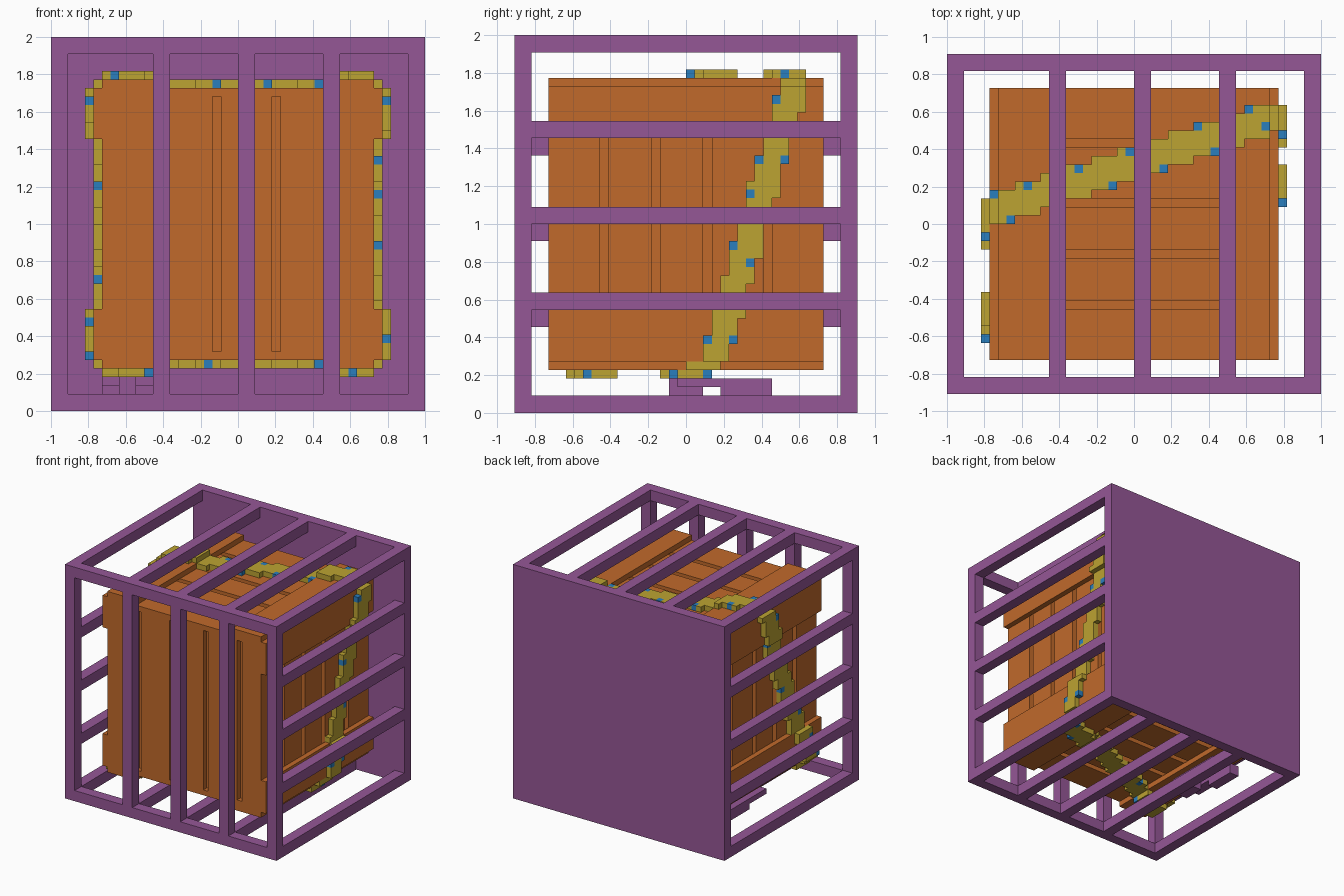
import bpy
import bmesh
from math import floor
from mathutils import Vector

U = 1 / 22  # one block of the grid

if "Cube" in bpy.data.objects:
    bpy.data.objects.remove(bpy.data.objects["Cube"])


def material(name, rgb):
    mat = bpy.data.materials.new(name)
    mat.use_nodes = True
    mat.diffuse_color = (*rgb, 1)
    mat.node_tree.nodes["Principled BSDF"].inputs["Base Color"].default_value = (*rgb, 1)
    return mat


purple = material("purple metal", (0.30, 0.095, 0.305))
orange = material("orange wood", (0.533, 0.144, 0.024))
gold = material("gold", (0.503, 0.366, 0.032))
blue = material("blue", (0.023, 0.209, 0.515))


def finish(name, bm, *mats):
    mesh = bpy.data.meshes.new(name)
    bm.to_mesh(mesh)
    bm.free()
    for mat in mats:
        mesh.materials.append(mat)
    obj = bpy.data.objects.new(name, mesh)
    bpy.context.collection.objects.link(obj)
    return obj


def boxes(name, mat, spans):
    """One object from boxes given as (x range, y range, z range) in blocks."""
    bm = bmesh.new()
    for span in spans:
        low = Vector([s[0] for s in span])
        high = Vector([s[1] for s in span])
        verts = bmesh.ops.create_cube(bm, size=1)["verts"]
        for v in verts:
            v.co = Vector([(l + h) / 2 + c * (h - l) for l, h, c in zip(low, high, v.co)]) * U
    return finish(name, bm, mat)


# Cage: solid back, outer frame and bars
boxes("back_plate", purple, [((-22, 22), (18, 20), (0, 44))])
X, Y, Z = (-22, 22), (-20, 18), (2, 42)
ends = [(0, 2), (42, 44)]
sides = [(-22, -20), (20, 22)]
boxes("cage_frame", purple,
      [(X, (-20, -18), z) for z in ends]
      + [(x, (-18, 18), z) for x in sides for z in ends]
      + [(x, (-20, -18), Z) for x in sides])
bars = [(x, x + 2) for x in (-10, 0, 10)]
boxes("front_bars", purple, [(x, (-20, -18), Z) for x in bars])
boxes("top_bars", purple, [(x, (-18, 18), ends[1]) for x in bars])
boxes("bottom_bars", purple, [(x, (-18, 18), ends[0]) for x in bars])
boxes("left_bars", purple, [(sides[1], (-18, 18), (z, z + 2)) for z in (12, 22, 32)])
boxes("right_bars", purple, [(sides[0], (-18, 18), (z, z + 2)) for z in (10, 20, 30)])

# Small latch on the cage floor
rails = [(-16, -14), (-12, -10)]
boxes("floor_latch", purple,
      [((-14, -12), (-2, 2), (2, 4))]
      + [(x, (-1, 10), (3, 4)) for x in rails]
      + [(x, (4, 10), (2, 3)) for x in rails])

# Crate: core, grooved planks, front and back panels, raised end boards
boxes("crate_core", orange, [((-15, 15), (-15, 15), (7, 37))])
planks = [(-15, -10), (-9, -4), (-3, 2), (3, 9), (10, 15)]
boxes("side_planks", orange,
      [(x, y, (6, 38)) for x in ((-16, -15), (15, 16)) for y in planks])
boxes("top_and_bottom_planks", orange,
      [((-15, 15), y, z) for z in ((6, 7), (37, 38)) for y in planks])
boards = [(-16, -10), (-9, -3), (-2, 4), (5, 11), (12, 16)]
for name, y in (("front_panel", (-16, -15)), ("back_panel", (15, 16))):
    boxes(name, orange,
          [(x, y, (7, 37)) for x in boards]
          + [((-16, 16), y, z) for z in ((6, 7), (37, 38))])
deep = (-16, 16)
boxes("side_end_boards", orange,
      [(x, deep, z) for x in ((-17, -16), (16, 17)) for z in ((6, 12), (32, 38))])
boxes("top_and_bottom_end_boards", orange,
      [(x, deep, z) for x in ((-16, -10), (10, 16)) for z in ((5, 6), (38, 39))])

# Strap: a stepped diagonal band of blocks wrapped round the crate
def cross_height(x, low, high):
    """Block layer above or below the crate at column x."""
    raised = -16 <= x < -10 or 10 <= x < 16
    return (low, high) if raised else (low + 1, high - 1)


def side_column(z, left):
    raised = z < 12 or z >= 32
    if left:
        return 17 if raised else 16
    return -18 if raised else -17


def top_range(x):
    low = (x + 17) // 3
    return low, min(low + 4, 14)


def bottom_range(x):
    low = floor((x + 16.5) * 0.44) - 14
    return low, low + 4


def left_range(z):
    step = lambda h: floor((h - 5.3) / 3.46) + 2
    return step(z), step(z + 1.5) + 3


def right_range(z):
    low = floor((z - 38.5) * 0.41)
    return low, low + 4


cells = {}
for x in range(-17, 17):
    low_z, high_z = cross_height(x, 4, 39)
    for y in range(*top_range(x)):
        cells[x, y, high_z] = 0
    for y in range(*bottom_range(x)):
        cells[x, y, low_z] = 0
for z in range(6, 38):
    for y in range(*left_range(z)):
        cells[side_column(z, True), y, z] = 0
    for y in range(*right_range(z)):
        cells[side_column(z, False), y, z] = 0

# Blue studs along the strap edges
for x, y in ((-17, 3), (-15, 0), (-13, 4), (-7, 6), (-3, 4), (-1, 8),
             (3, 6), (7, 11), (9, 8), (13, 13), (15, 11)):
    cells[x, y, cross_height(x, 4, 39)[1]] = 1
for y, z in ((10, 36), (8, 29), (11, 29), (7, 25), (5, 19), (7, 17), (5, 8), (2, 8)):
    cells[side_column(z, True), y, z] = 1
for z, upper in ((36, 0), (31, 1), (26, 0), (21, 1), (15, 0), (10, 0), (6, 0)):
    low, high = right_range(z)
    cells[side_column(z, False), high - 1 if upper else low, z] = 1
for x, upper in ((-14, 1), (-11, 0), (-8, 1), (-4, 0), (5, 1), (9, 0), (13, 0), (15, 1)):
    low, high = bottom_range(x)
    cells[x, high - 1 if upper else low, cross_height(x, 4, 39)[0]] = 1

# Skin the strap blocks, leaving out faces between neighbours
bm = bmesh.new()
for cell, colour in cells.items():
    for axis in range(3):
        for side in (0, 1):
            neighbour = list(cell)
            neighbour[axis] += 2 * side - 1
            if tuple(neighbour) in cells:
                continue
            corners = []
            for a, b in ((0, 0), (1, 0), (1, 1), (0, 1)):
                p = Vector(cell)
                p[axis] += side
                p[(axis + 1) % 3] += a
                p[(axis + 2) % 3] += b
                corners.append(bm.verts.new(p * U))
            face = bm.faces.new(corners if side else corners[::-1])
            face.material_index = colour
bmesh.ops.remove_doubles(bm, verts=bm.verts, dist=U / 100)
finish("studded_strap", bm, gold, blue)
